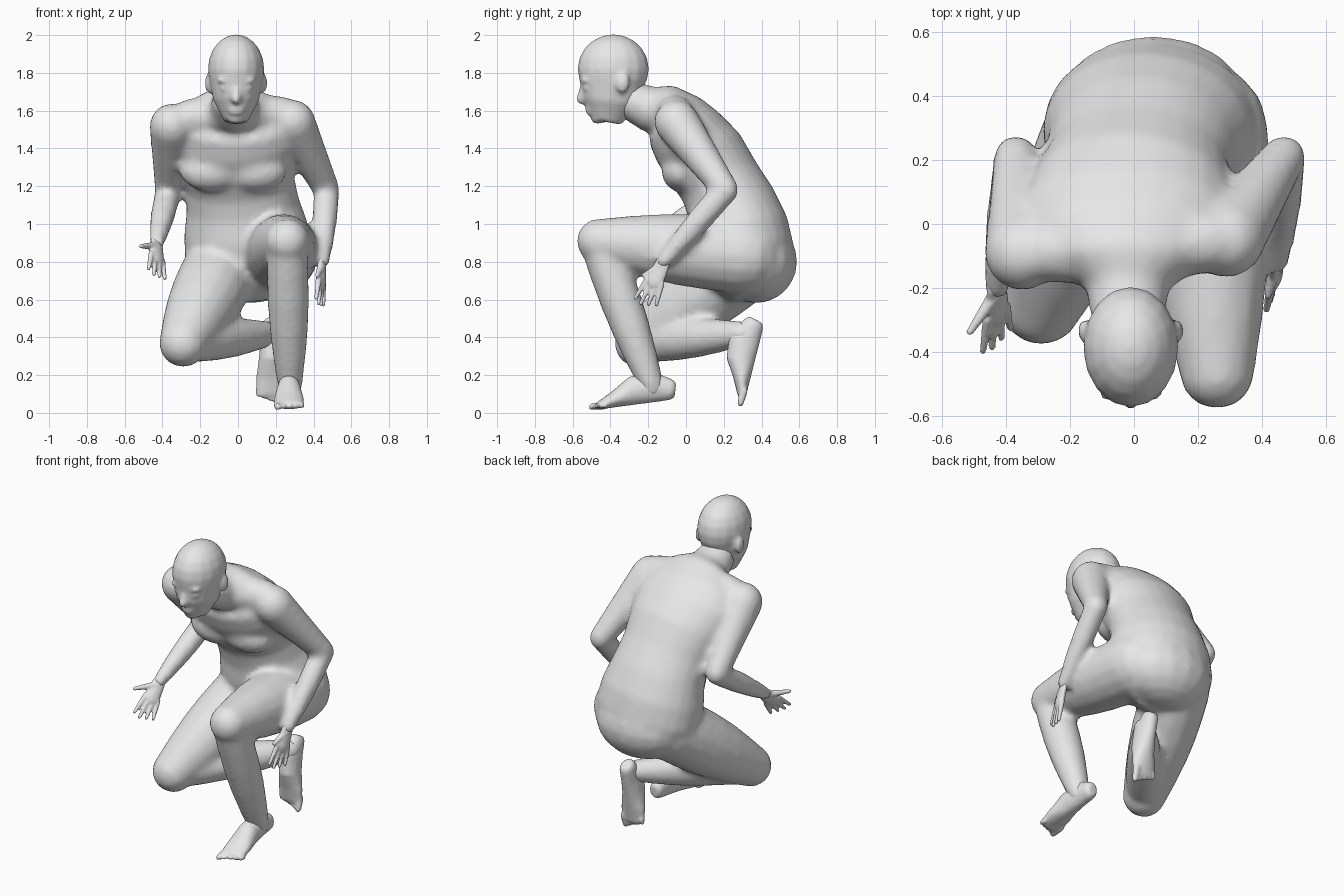
import bpy, bmesh, math
from mathutils import Matrix, Vector

cube = bpy.data.objects.get("Cube")
if cube:
    bpy.data.objects.remove(cube, do_unlink=True)

grey = bpy.data.materials.new("plain_grey")
grey.use_nodes = True
grey.diffuse_color = (.8, .8, .8, 1)
grey.node_tree.nodes["Principled BSDF"].inputs["Base Color"].default_value = grey.diffuse_color

RIGHTWARD, FORWARD, UP = Vector((-1, 0, 0)), Vector((0, -1, 0)), Vector((0, 0, 1))


def loft(bm, rings, side=RIGHTWARD, sides=16):
    """Closed tube through elliptical rings of (centre, half width, half depth)."""
    centres = [ring[0] for ring in rings]
    last = len(rings) - 1
    loops = []
    for index, (centre, width, depth) in enumerate(rings):
        tangent = (centres[min(index + 1, last)] - centres[max(index - 1, 0)]).normalized()
        across = (side - tangent * side.dot(tangent)).normalized()
        outward = tangent.cross(across)
        angles = [math.tau * step / sides for step in range(sides)]
        loops.append([bm.verts.new(centre + across * width * math.cos(angle)
                                   + outward * depth * math.sin(angle)) for angle in angles])
    for low, high in zip(loops, loops[1:]):
        for here in range(sides):
            there = (here + 1) % sides
            bm.faces.new((low[here], low[there], high[there], high[here]))
    bm.faces.new(reversed(loops[0]))
    bm.faces.new(loops[-1])


def limb(bm, start, end, start_radius, end_radius, bulge=0, flat=1, side=RIGHTWARD, sides=16):
    """Tapered tube with rounded ends and an optional swelling in the middle."""
    axis = (end - start).normalized()
    caps = [math.radians(angle) for angle in (75, 50, 25)]
    rings = [(start - axis * start_radius * math.sin(angle), start_radius * math.cos(angle))
             for angle in caps]
    for step in range(6):
        t = step / 5
        radius = start_radius + (end_radius - start_radius) * t + bulge * math.sin(math.pi * t)
        rings.append((start.lerp(end, t), radius))
    rings += [(end + axis * end_radius * math.sin(angle), end_radius * math.cos(angle))
              for angle in reversed(caps)]
    loft(bm, [(centre, radius, radius * flat) for centre, radius in rings], side, sides)


def ball(bm, centre, size):
    matrix = Matrix.Translation(centre) @ Matrix.Diagonal(size).to_4x4()
    bmesh.ops.create_uvsphere(bm, u_segments=16, v_segments=10, radius=1, matrix=matrix)


def finish(bm, name, voxel_size, iterations):
    """Make the object, merge its overlapping volumes and soften the joins."""
    bmesh.ops.recalc_face_normals(bm, faces=bm.faces[:])
    mesh = bpy.data.meshes.new(name)
    bm.to_mesh(mesh)
    bm.free()
    mesh.materials.append(grey)
    obj = bpy.data.objects.new(name, mesh)
    bpy.context.scene.collection.objects.link(obj)
    fuse = obj.modifiers.new("fuse", 'REMESH')
    fuse.mode = 'VOXEL'
    fuse.voxel_size = voxel_size
    fuse.use_smooth_shade = True
    relax = obj.modifiers.new("relax", 'SMOOTH')
    relax.factor = .5
    relax.iterations = iterations


# Joints of the pose
left_shoulder, right_shoulder = Vector((.29, -.05, 1.54)), Vector((-.35, -.09, 1.52))
left_elbow, right_elbow = Vector((.47, .21, 1.18)), Vector((-.37, .21, 1.17))
left_wrist, right_wrist = Vector((.445, -.12, .8)), Vector((-.43, -.2, .9))
left_hip, right_hip = Vector((.22, .3, .83)), Vector((-.08, .3, .78))
left_knee, right_knee = Vector((.26, -.46, .91)), Vector((-.29, -.25, .37))
left_ankle, right_ankle = Vector((.275, -.18, .14)), Vector((.17, .3, .42))

# Torso: (y, z, half width, half depth) up the bent spine, leaning to one side
body = bmesh.new()
spine = [(.37, .62, .2, .13), (.34, .72, .3, .22), (.31, .84, .34, .265), (.28, .97, .33, .265),
         (.24, 1.1, .3, .24), (.18, 1.22, .29, .22), (.1, 1.35, .32, .225), (.01, 1.46, .35, .21),
         (-.06, 1.55, .32, .18), (-.12, 1.61, .23, .135), (-.2, 1.61, .13, .12), (-.32, 1.67, .11, .1)]
loft(body, [(Vector((max((1.3 - z) / 8, -.02), y, z)), width, depth)
            for y, z, width, depth in spine], sides=24)

# Shoulder yoke, chest and seat
lift = UP * .04
limb(body, right_shoulder.lerp(left_shoulder, .15) + lift, left_shoulder.lerp(right_shoulder, .1) + lift,
     .1, .1, bulge=.02, side=FORWARD)
for x in (-.14, .09):
    ball(body, (x, -.03, 1.28), (.17, .1, .11))
ball(body, (.06, .37, .8), (.3, .22, .22))

# Arms
for shoulder, elbow, wrist in ((left_shoulder, left_elbow, left_wrist),
                               (right_shoulder, right_elbow, right_wrist)):
    limb(body, shoulder, elbow, .12, .07)
    limb(body, elbow, wrist, .068, .04, bulge=.01)

# Legs, left knee raised and right leg folded under
for hip, knee, ankle, knee_radius in ((left_hip, left_knee, left_ankle, .12),
                                      (right_hip, right_knee, right_ankle, .13)):
    limb(body, hip, knee, .2, knee_radius, bulge=.025)
    limb(body, knee, ankle, .105, .065, bulge=.023)
finish(body, "body", .02, 6)


# Hands: flat palm, four fanned fingers and a thumb
def hand(name, wrist, direction, toward_thumb, thumb_reach):
    bm = bmesh.new()
    along = Vector(direction).normalized()
    across = Vector(toward_thumb)
    across = (across - along * across.dot(along)).normalized()
    knuckles = wrist + along * .11
    limb(bm, wrist, knuckles, .04, .05, flat=.5, side=across, sides=12)
    for finger in range(4):
        offset = across * (finger - 1.5) * .027
        reach = .14 - abs(finger - 2) * .014
        limb(bm, knuckles + offset, knuckles + offset * 1.5 + along * reach,
             .017, .011, side=across, sides=8)
    limb(bm, wrist.lerp(knuckles, .2), knuckles + across * thumb_reach, .025, .012, side=along, sides=8)
    finish(bm, name, .007, 2)


hand("left_hand", left_wrist, (-.05, -.4, -.9), (-.3, -.9, .4), .07)
hand("right_hand", right_wrist, (0, -.7, -.7), (-.7, -.5, .5), .12)


# Feet: wedge-shaped arch with five toes, big toe on the inner side
def foot(name, heel, direction, instep, inner):
    bm = bmesh.new()
    along = Vector(direction).normalized()
    raised = (instep - along * instep.dot(along)).normalized()
    arch = [(0, .03, .04), (.02, .045, .055), (.12, .056, .085), (.22, .065, .077),
            (.32, .08, .045), (.41, .08, .022)]
    loft(bm, [(heel + along * distance + raised * max(height, .05 - distance / 8), width, height)
              for distance, width, height in arch], side=inner)
    for toe in range(5):
        radius = .017 if toe else .023
        root = heel + along * .38 + inner * (.06 - toe * .032) + raised * .02
        limb(bm, root, root + along * (.07 - toe * .012), radius, radius * .8, side=inner, sides=8)
    finish(bm, name, .01, 4)


foot("left_foot", Vector((.27, -.05, .07)), (0, -1, -.13), UP, RIGHTWARD)
foot("right_foot", Vector((.175, .42, .48)), (0, -.25, -.97), FORWARD, -RIGHTWARD)

# Head: cranium, tapering jaw and chin
head = bmesh.new()
middle = -.01
ball(head, (middle, -.385, 1.82), (.15, .19, .184))
jaw = [(-.39, 1.78, .145, .18), (-.4, 1.65, .12, .15), (-.42, 1.54, .06, .08)]
loft(head, [(Vector((middle, y, z)), width, depth) for y, z, width, depth in jaw], sides=20)
ball(head, (middle, -.465, 1.56), (.05, .04, .03))

# Nose and lips
limb(head, Vector((middle, -.54, 1.74)), Vector((middle, -.555, 1.66)), .018, .026)
for z in (1.59, 1.61):
    ball(head, (middle, -.512, z), (.04, .022, .012))

# Eyes, brows and ears
for sign in (-1, 1):
    ball(head, (middle + sign * .056, -.527, 1.72), (.03, .02, .014))
    ball(head, (middle + sign * .05, -.53, 1.76), (.055, .028, .016))
    ball(head, (middle + sign * .145, -.335, 1.745), (.02, .036, .055))
finish(head, "head", .014, 3)
